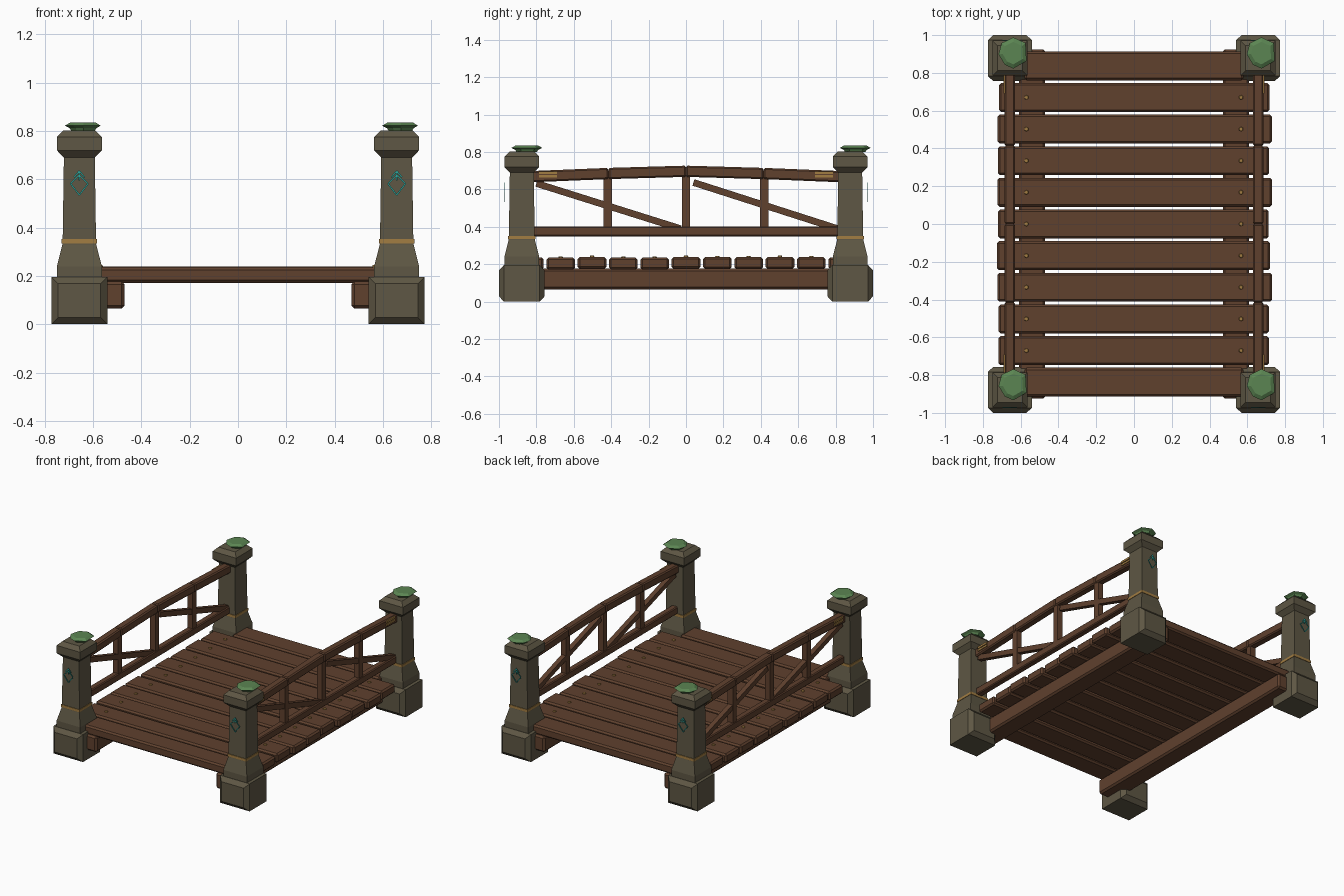
import bpy, bmesh, math, random
from mathutils import Matrix, Vector

random.seed(4)
cube = bpy.data.objects.get("Cube")
if cube:
    bpy.data.objects.remove(cube, do_unlink=True)


def material(name, rgb):
    m = bpy.data.materials.new(name)
    m.use_nodes = True
    m.diffuse_color = (*rgb, 1)
    m.node_tree.nodes["Principled BSDF"].inputs["Base Color"].default_value = (*rgb, 1)
    return m


WOOD = material("brown wood", (0.115, 0.052, 0.027))
STONE = material("grey brown stone", (0.112, 0.095, 0.058))
MOSS = material("green moss", (0.105, 0.235, 0.085))
GOLD = material("dull gold", (0.36, 0.205, 0.055))
TEAL = material("teal glow", (0.03, 0.40, 0.35))


def finish(name, bm, mat):
    bmesh.ops.recalc_face_normals(bm, faces=bm.faces)
    mesh = bpy.data.meshes.new(name)
    bm.to_mesh(mesh)
    bm.free()
    mesh.materials.append(mat)
    ob = bpy.data.objects.new(name, mesh)
    bpy.context.collection.objects.link(ob)
    return ob


def box(name, center, size, mat, tilt=0.0, bevel=0.0, axis="X"):
    bm = bmesh.new()
    bmesh.ops.create_cube(bm, size=1, matrix=Matrix.Diagonal((*size, 1)))
    if bevel:
        bmesh.ops.bevel(bm, geom=bm.edges[:], offset=bevel, segments=1, affect="EDGES")
    bm.transform(Matrix.Translation(center) @ Matrix.Rotation(tilt, 4, axis))
    return finish(name, bm, mat)


def bar(name, x, start, end, width, height, mat, bevel=0.0):
    """Beam in the yz plane between two (y, z) points."""
    a, b = Vector(start), Vector(end)
    mid, d = (a + b) / 2, b - a
    return box(name, (x, mid.x, mid.y), (width, d.length, height), mat,
               math.atan2(d.y, d.x), bevel)


def loft(name, rings, mat):
    """Skin closed rings of points and cap both ends."""
    bm = bmesh.new()
    loops = [[bm.verts.new(p) for p in ring] for ring in rings]
    for low, high in zip(loops, loops[1:]):
        for i in range(len(low)):
            j = (i + 1) % len(low)
            bm.faces.new((low[i], low[j], high[j], high[i]))
    bm.faces.new(loops[0])
    bm.faces.new(loops[-1])
    return finish(name, bm, mat)


CORNERS = ((-1, -1), (1, -1), (1, 1), (-1, 1))


def square_stack(name, x, y, profile, mat):
    return loft(name, [[(x + h * a, y + h * b, z) for a, b in CORNERS]
                       for h, z in profile], mat)


def post(x, y, label):
    # Foot block with chamfered front and back faces
    ends = ((-0.122, 0.028), (-0.095, 0), (0.095, 0), (0.122, 0.028))
    loft(label + "_foot",
         [[(x + a * (0.116 - s), y + dy, 0.098 + b * (0.098 - s)) for a, b in CORNERS]
          for dy, s in ends], STONE)
    # Plinth, shaft and cap in one profile
    profile = ((0.093, 0.19), (0.093, 0.24), (0.07, 0.33), (0.069, 0.35), (0.064, 0.69),
               (0.093, 0.72), (0.093, 0.775), (0.066, 0.802))
    square_stack(label + "_pillar", x, y, profile, STONE)
    square_stack(label + "_band", x, y, ((0.073, 0.334), (0.073, 0.352)), GOLD)
    # Moss clump, a flat uneven disc
    outline = ((0.0, 0.085), (-0.062, 0.055), (-0.078, -0.005), (-0.045, -0.06),
               (0.0, -0.08), (0.07, -0.04), (0.065, 0.055))
    loft(label + "_moss",
         [[(x + 0.018 + s * px, y + 0.025 + s * py, z) for px, py in outline]
          for s, z in ((0.65, 0.80), (0.75, 0.812), (1, 0.822), (0.72, 0.835))], MOSS)
    # Rune made of thin strokes on the outward side
    face = y + math.copysign(0.094, y)
    strokes = (((0, 0.535), (0.036, 0.582)), ((0.036, 0.582), (0, 0.618)),
               ((0, 0.635), (0.022, 0.608)))
    for side in (-1, 1):
        for a, b in strokes:
            a, b = Vector((side * a[0], a[1])), Vector((side * b[0], b[1]))
            d, mid = b - a, (a + b) / 2
            box(label + "_rune", (x + mid.x, face, mid.y), (d.length, 0.003, 0.006), TEAL,
                -math.atan2(d.y, d.x), axis="Y")
    box(label + "_rune_stem", (x, face, 0.615), (0.006, 0.003, 0.04), TEAL)


def railing(x, label):
    bar(label + "_lower_rail", x, (-0.83, 0.375), (0.83, 0.375), 0.046, 0.052, WOOD, 0.006)
    # Arched top rail in four lengths
    arch = ((-0.83, 0.668), (-0.415, 0.685), (0, 0.697), (0.415, 0.685), (0.83, 0.668))
    for a, b in zip(arch, arch[1:]):
        bar(label + "_top_rail", x, a, b, 0.056, 0.06, WOOD, 0.008)
    for y in (-0.418, 0, 0.418):
        bar(label + "_baluster", x, (y, 0.385), (y, 0.675), 0.04, 0.044, WOOD)
    for start, end in (((-0.80, 0.632), (-0.03, 0.39)), ((0.04, 0.637), (0.81, 0.39))):
        bar(label + "_brace", x, start, end, 0.034, 0.036, WOOD)
    # Gold straps on the outer side near the posts
    for y in (-0.738, 0.738):
        for z in (0.67, 0.69):
            box(label + "_strap", (x + math.copysign(0.03, x), y, z),
                (0.008, 0.095, 0.014), GOLD)


for sx, side in ((-1, "right"), (1, "left")):
    for sy, end in ((-1, "front"), (1, "back")):
        post(sx * 0.657, sy * 0.878, side + "_" + end)
    railing(sx * 0.657, side)
    # Long beam under the deck
    box(side + "_beam", (sx * 0.54, 0, 0.121), (0.14, 1.85, 0.112), WOOD, bevel=0.012)

# Deck planks with nails
for i in range(-5, 6):
    inner = abs(i) < 5
    length = 1.445 + random.uniform(-0.015, 0.015) if inner else 1.16
    shift = random.uniform(-0.006, 0.006) if inner else 0
    top = 0.237 + random.uniform(-0.003, 0.003)
    y = i * 0.1675
    box("plank", (shift, y, top - 0.032), (length, 0.153, 0.064), WOOD, bevel=0.011)
    if inner:
        for x in (-0.57, 0.567):
            bm = bmesh.new()
            bmesh.ops.create_cone(bm, cap_ends=True, segments=6, radius1=0.013,
                                  radius2=0.01, depth=0.008,
                                  matrix=Matrix.Translation((x, y, top + 0.002)))
            finish("nail", bm, GOLD)
